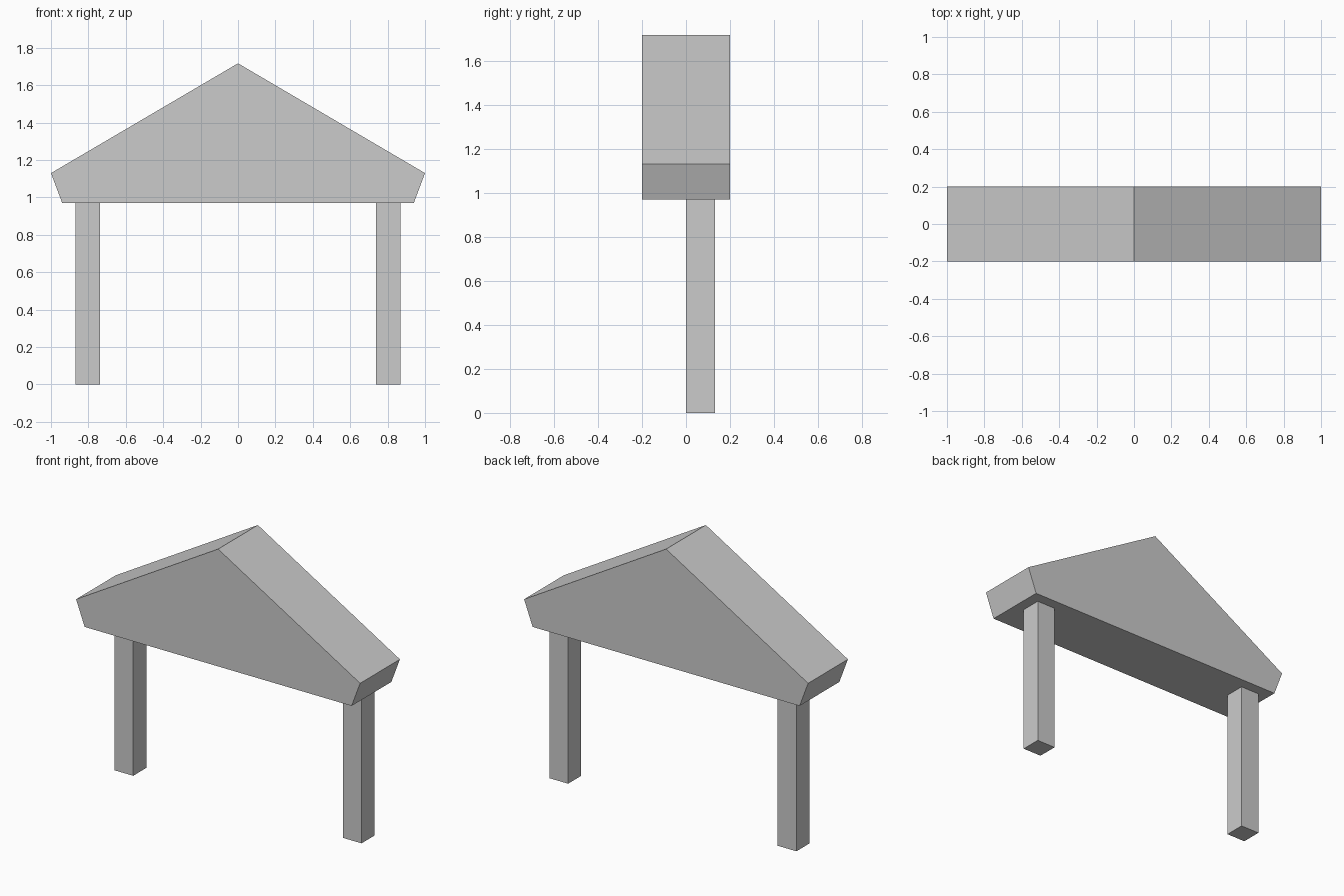
import bpy
import bmesh
from mathutils import Vector

cube = bpy.data.objects.get("Cube")
if cube:
    bpy.data.objects.remove(cube, do_unlink=True)

# Single plain grey for every part
grey = bpy.data.materials.new("light_grey")
grey.use_nodes = True
colour = (0.6, 0.6, 0.6, 1)
grey.diffuse_color = colour
grey.node_tree.nodes["Principled BSDF"].inputs["Base Color"].default_value = colour


def extrude_part(name, points, direction):
    """Make a flat-shaded prism from a planar outline."""
    bm = bmesh.new()
    face = bm.faces.new([bm.verts.new(p) for p in points])
    result = bmesh.ops.extrude_face_region(bm, geom=[face], use_keep_orig=True)
    moved = [v for v in result["geom"] if isinstance(v, bmesh.types.BMVert)]
    bmesh.ops.translate(bm, verts=moved, vec=Vector(direction))
    bmesh.ops.recalc_face_normals(bm, faces=bm.faces)
    mesh = bpy.data.meshes.new(name)
    bm.to_mesh(mesh)
    bm.free()
    mesh.materials.append(grey)
    obj = bpy.data.objects.new(name, mesh)
    bpy.context.collection.objects.link(obj)
    return obj


# Gabled roof block with undercut eaves
DEPTH = 0.4
UNDERSIDE = 0.97
right_half = [(0.94, UNDERSIDE), (1.0, 1.13)]
profile = right_half + [(0, 1.717)] + [(-x, z) for x, z in reversed(right_half)]
extrude_part("gable_roof", [(x, -DEPTH / 2, z) for x, z in profile], (0, DEPTH, 0))

# Square posts standing behind the centre line
POST = 0.132
for name, side in (("left_post", 1), ("right_post", -1)):
    inner, outer = side * 0.738, side * (0.738 + POST)
    base = [(inner, 0, 0), (outer, 0, 0), (outer, POST, 0), (inner, POST, 0)]
    extrude_part(name, base, (0, 0, UNDERSIDE))
